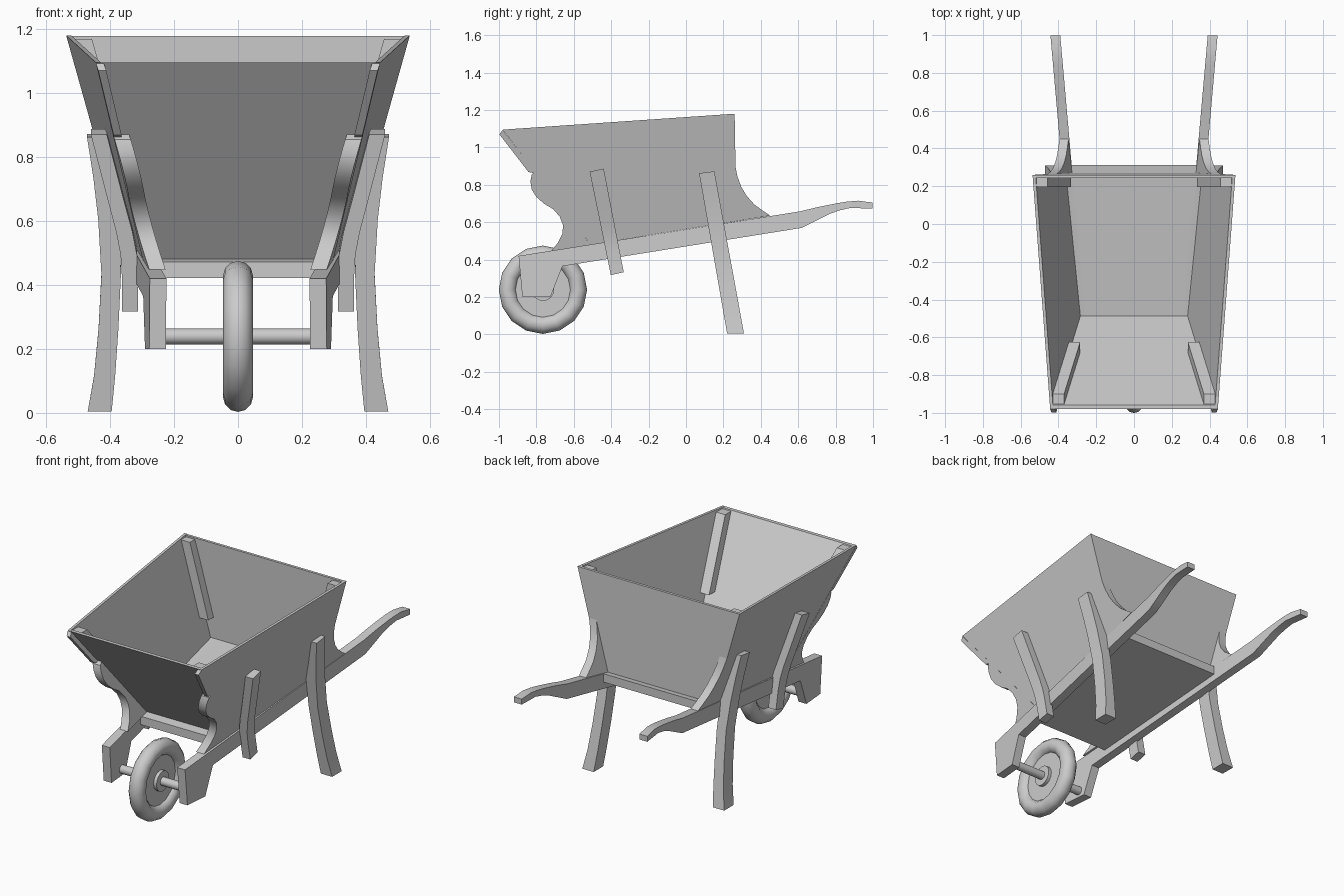
import bpy, bmesh, math

if "Cube" in bpy.data.objects:
    bpy.data.objects.remove(bpy.data.objects["Cube"])


def side(y, z):            # outer surface of the sloping tub side
    return 0.191 + 0.056 * y + 0.281 * z


def front(z):              # outer surface of the sloping tub front
    return -0.98 + (1.095 - z) * 0.77


def rim(y):                # height of the tub rim
    return 1.162 + 0.0685 * y


def deck(y):               # top of the beams and floor
    return 0.42 + 0.16 * (y + 0.89)


def beam(y):               # beams spread apart towards the handles
    return 0.3285 + 0.088 * y


def smooth(ob, angle=35):
    bpy.ops.object.select_all(action='DESELECT')
    ob.select_set(True)
    bpy.context.view_layer.objects.active = ob
    bpy.ops.object.shade_smooth_by_angle(angle=math.radians(angle))


def loft(name, rings, mirror=True, rounded=False):
    """Skin a closed solid through a list of equal-length rings."""
    bm = bmesh.new()
    vs = [[bm.verts.new(p) for p in r] for r in rings]
    n = len(vs[0])
    for a, b in zip(vs, vs[1:]):
        for i in range(n):
            j = (i + 1) % n
            bm.faces.new((a[i], a[j], b[j], b[i]))
    bm.faces.new(vs[0][::-1])
    bm.faces.new(vs[-1])
    bmesh.ops.recalc_face_normals(bm, faces=bm.faces)
    me = bpy.data.meshes.new(name)
    bm.to_mesh(me)
    bm.free()
    ob = bpy.data.objects.new(name, me)
    bpy.context.collection.objects.link(ob)
    if rounded:
        smooth(ob)
    if mirror:
        ob.modifiers.new("Mirror", 'MIRROR')
    return ob


def board(name, profile, x_in, x_out, rounded=False):
    """Side-view (y, z) outline given thickness between two x surfaces."""
    return loft(name, [[(f(y, z), y, z) for y, z in profile] for f in (x_in, x_out)],
                rounded=rounded)


def post(name, top, bottom, stations):
    """Leaning post: side-view end edges plus (t, x_in, x_out) stations."""
    rings = []
    for t, xi, xo in stations:
        (y0, z0), (y1, z1) = [[a + (b - a) * t for a, b in zip(p, q)]
                              for p, q in zip(top, bottom)]
        rings.append([(xi, y0, z0), (xo, y0, z0), (xo, y1, z1), (xi, y1, z1)])
    return loft(name, rings, rounded=True)


# tub walls
board("tub_side", [(0.26, 1.18), (-0.98, 1.095), (front(0.485), deck(front(0.485))),
                   (0.27, deck(0.27))],
      lambda y, z: side(y, z) - 0.016, side)


def wall(name, levels, thick):
    rings = []
    for y, z in levels:
        a, b = side(y, z) - 0.003, side(y + thick, z) - 0.003
        rings.append([(-a, y, z), (a, y, z), (b, y + thick, z), (-b, y + thick, z)])
    loft(name, rings, mirror=False)


wall("tub_front", [(-0.98, 1.095), (front(0.48), 0.48)], 0.022)
wall("tub_back", [(0.26, 1.179), (0.27, 0.605)], -0.016)

# floor slab between the beams
rings = []
for y in (-0.56, 0.312):
    w = beam(y) - 0.02
    z = deck(y) - 0.001
    rings.append([(-w, y, z), (w, y, z), (w, y, z - 0.05), (-w, y, z - 0.05)])
loft("floor", rings, mirror=False)

# posts in the inner tub corners
for name, ya in (("inner_front_post", lambda z: front(z) + 0.022),
                 ("inner_back_post", lambda z: 0.197)):
    rings = []
    for z in (None, 0.735):
        z = z or rim(ya(1.1)) - 0.006
        y0, d = ya(z), 0.055 if "front" in name else 0.049
        x = side(y0, z) - 0.014
        rings.append([(x - 0.06, y0, z), (x, y0, z), (x, y0 + d, z), (x - 0.06, y0 + d, z)])
    loft(name, rings)

# beams ending in handles
board("beam_handle",
      [(-0.895, 0.42), (-0.875, 0.2), (-0.725, 0.2), (-0.66, 0.365), (0.62, 0.57),
       (0.69, 0.605), (0.77, 0.645), (0.82, 0.663), (0.88, 0.677), (0.998, 0.672),
       (0.998, 0.705), (0.92, 0.715), (0.86, 0.71), (0.80, 0.70), (0.70, 0.68),
       (0.61, 0.658)],
      lambda y, z: beam(y) - 0.026, lambda y, z: beam(y) + 0.026, True)

# curved brackets in front of and behind the tub
board("front_bracket",
      [(front(0.87), 0.87), (-0.825, 0.855), (-0.832, 0.82), (-0.825, 0.775), (-0.80, 0.735),
       (-0.76, 0.70), (-0.71, 0.67), (-0.675, 0.63), (-0.658, 0.585), (-0.66, 0.54),
       (-0.685, 0.49), (-0.72, 0.447), (-0.51, 0.48)],
      lambda y, z: side(y, z) - 0.05, lambda y, z: side(y, z) + 0.001, True)
board("front_edge_strip",
      [(-0.98, 1.093), (-0.998, 1.07), (-0.842, 0.868), (front(0.86), 0.86)],
      lambda y, z: side(y, z) - 0.024, lambda y, z: side(y, z) + 0.001)
board("back_bracket",
      [(0.263, 0.905), (0.275, 0.845), (0.295, 0.79), (0.325, 0.74), (0.365, 0.695),
       (0.41, 0.662), (0.45, 0.635), (0.268, 0.605)],
      lambda y, z: side(y, z) - 0.048, side, True)

# side stakes and rear legs
post("side_stake", [(-0.515, 0.87), (-0.44, 0.887)], [(-0.402, 0.317), (-0.333, 0.333)],
     [(0, 0.41, 0.46), (0.35, 0.36, 0.41), (0.55, 0.33, 0.381), (0.68, 0.316, 0.367),
      (0.8, 0.312, 0.363), (1, 0.312, 0.363)])
post("rear_leg", [(0.07, 0.862), (0.152, 0.872)], [(0.22, 0.004), (0.31, 0.004)],
     [(0, 0.435, 0.472), (0.15, 0.405, 0.452), (0.3, 0.37, 0.437), (0.5, 0.366, 0.427),
      (0.7, 0.374, 0.436), (0.87, 0.384, 0.45), (1, 0.395, 0.47)])

# wheel and axle
hub = (0, -0.765, 0.239)
turn = (0, math.pi / 2, 0)
bpy.ops.mesh.primitive_torus_add(location=hub, rotation=turn, major_segments=16,
                                 minor_segments=12, major_radius=0.189, minor_radius=0.047)
bpy.context.object.name = "tire"
smooth(bpy.context.object, 60)
for name, r, depth in (("wheel_disc", 0.165, 0.036), ("wheel_hub", 0.06, 0.075),
                       ("axle", 0.025, 0.47)):
    bpy.ops.mesh.primitive_cylinder_add(vertices=16, radius=r, depth=depth,
                                        location=hub, rotation=turn)
    bpy.context.object.name = name
    smooth(bpy.context.object)
